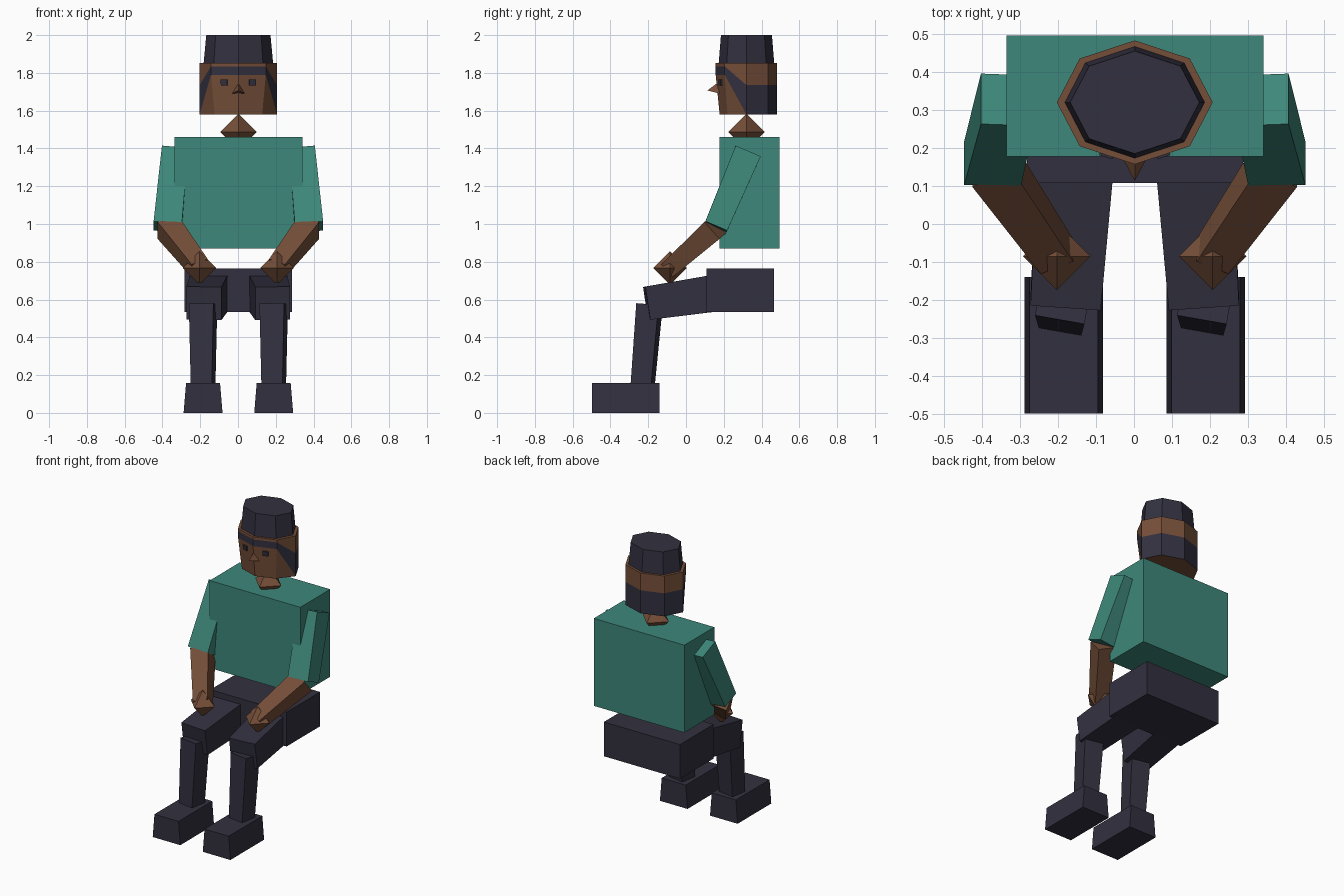
import bpy, bmesh, math
from mathutils import Vector

if "Cube" in bpy.data.objects:
    bpy.data.objects.remove(bpy.data.objects["Cube"])

CX = 0.002


def material(name, rgb):
    m = bpy.data.materials.new(name)
    m.diffuse_color = (*rgb, 1)
    m.use_nodes = True
    m.node_tree.nodes["Principled BSDF"].inputs["Base Color"].default_value = m.diffuse_color
    return m


TEAL = material("teal shirt", (0.048, 0.245, 0.195))
SKIN = material("brown skin", (0.178, 0.077, 0.041))
DARK = material("dark cloth", (0.032, 0.030, 0.050))


def finish(name, bm, mats):
    bmesh.ops.remove_doubles(bm, verts=bm.verts, dist=1e-5)
    bmesh.ops.recalc_face_normals(bm, faces=bm.faces)
    me = bpy.data.meshes.new(name)
    bm.to_mesh(me)
    bm.free()
    for m in mats:
        me.materials.append(m)
    ob = bpy.data.objects.new(name, me)
    bpy.context.collection.objects.link(ob)
    return ob


def loft(name, rings, mats, strip_mats=None):
    """Skin a list of equal-length point rings and cap both ends."""
    bm = bmesh.new()
    vs = [[bm.verts.new(p) for p in r] for r in rings]
    n = len(rings[0])
    bm.faces.new(vs[0])
    bm.faces.new(vs[-1])
    for i in range(len(rings) - 1):
        for k in range(n):
            j = (k + 1) % n
            f = bm.faces.new((vs[i][k], vs[i][j], vs[i + 1][j], vs[i + 1][k]))
            f.material_index = strip_mats[i] if strip_mats else 0
    return finish(name, bm, mats)


def rect(x0, x1, y0, y1, z):
    return [(x0, y0, z), (x1, y0, z), (x1, y1, z), (x0, y1, z)]


def box(name, x, y, z, mat, inset=0):
    return loft(name, [rect(x[0], x[1], y[0], y[1], z[0]),
                       rect(x[0] + inset, x[1] - inset, y[0], y[1], z[1])], [mat])


def limb(name, p0, p1, size0, size1, mat, side=(1, 0, 0)):
    """Tapered four-sided bar from p0 to p1; sizes are (width, depth)."""
    p0, p1 = Vector(p0), Vector(p1)
    axis = (p1 - p0).normalized()
    side = Vector(side)
    side = (side - axis * side.dot(axis)).normalized()
    up = axis.cross(side)
    rings = [[p + side * (a * w / 2) + up * (b * d / 2)
              for a, b in ((-1, -1), (1, -1), (1, 1), (-1, 1))]
             for p, (w, d) in ((p0, size0), (p1, size1))]
    return loft(name, rings, [mat])


def octahedron(name, c, r, mat):
    bm = bmesh.new()
    bmesh.ops.create_uvsphere(bm, u_segments=4, v_segments=2, radius=r)
    bmesh.ops.translate(bm, verts=bm.verts, vec=c)
    return finish(name, bm, [mat])


def octagon(rx, ry, zs, front=1.0):
    """Eight points starting at the front; zs are heights front to back."""
    pts = []
    for k in range(8):
        a = k * math.pi / 4
        i = min(k, 8 - k)
        s = front if i < 2 else 1
        pts.append((CX + rx * s * math.sin(a), 0.32 - ry * s * math.cos(a), zs[i]))
    return pts


# body
box("torso", (-0.335, 0.341), (0.177, 0.496), (0.87, 1.46), TEAL)
box("hips", (-0.282, 0.287), (0.108, 0.466), (0.533, 0.764), DARK)
octahedron("neck", (CX, 0.32, 1.487), 0.097, SKIN)

# head with a hair band that drops down the sides and covers the back
loft("head", [octagon(0.205, 0.163, [1.58] * 5, 0.87),
              octagon(0.205, 0.163, [1.79, 1.79, 1.58, 1.58, 1.58]),
              octagon(0.205, 0.163, [1.835, 1.835, 1.735, 1.735, 1.735]),
              octagon(0.205, 0.163, [1.852] * 5)],
     [SKIN, DARK], [0, 1, 0])
loft("cap", [octagon(0.184, 0.147, [1.85] * 5),
             octagon(0.17, 0.135, [2.0] * 5)], [DARK])

# nose
bm = bmesh.new()
tip = bm.verts.new((CX, 0.113, 1.707))
base = [bm.verts.new((CX + x, 0.18, z)) for x, z in ((0, 1.757), (-0.035, 1.69), (0.035, 1.69))]
bm.faces.new(base)
for k in range(3):
    bm.faces.new((base[k], base[(k + 1) % 3], tip))
finish("nose", bm, [SKIN])

for s, label in ((-1, "left"), (1, "right")):
    # eye plate lying on the slanted face
    eye = box(f"{label}_eye", (-0.018, 0.018), (-0.0045, 0.0045), (-0.016, 0.016), DARK)
    eye.location = (CX + s * 0.075, 0.1815, 1.75)
    eye.rotation_euler = (math.radians(5), 0, s * math.radians(17.5))

    # arm
    elbow = (CX + s * 0.374, 0.158, 0.984)
    hand = (CX + s * 0.205, -0.085, 0.767)
    limb(f"{label}_sleeve", (CX + s * 0.335, 0.327, 1.381), elbow,
         (0.14, 0.144), (0.15, 0.125), TEAL)
    limb(f"{label}_forearm", elbow, hand, (0.12, 0.12), (0.095, 0.09), SKIN)
    octahedron(f"{label}_hand", hand, 0.089, SKIN)

    # leg
    limb(f"{label}_thigh", (CX + s * 0.15, 0.25, 0.648), (CX + s * 0.182, -0.208, 0.58),
         (0.205, 0.2), (0.185, 0.177), DARK)
    limb(f"{label}_shin", (CX + s * 0.187, -0.193, 0.575), (CX + s * 0.187, -0.23, 0.14),
         (0.132, 0.12), (0.113, 0.11), DARK, (0.985, -0.174, 0))
    box(f"{label}_shoe", (CX + s * 0.187 - 0.103, CX + s * 0.187 + 0.103),
        (-0.498, -0.139), (0, 0.157), DARK, 0.013)
